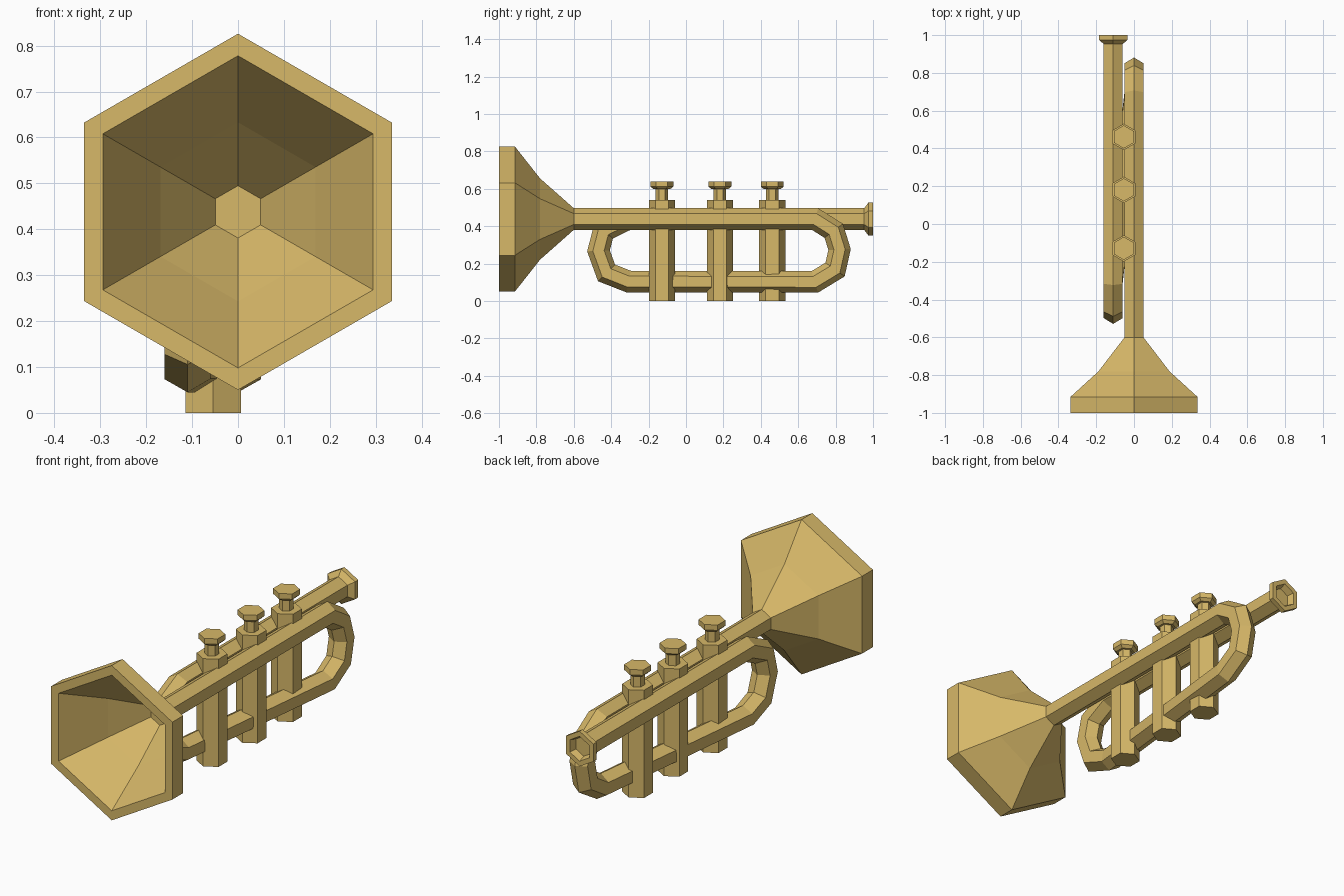
import bpy, bmesh, math
from mathutils import Vector

if "Cube" in bpy.data.objects:
    bpy.data.objects.remove(bpy.data.objects["Cube"])

brass = bpy.data.materials.new("brass")
brass.diffuse_color = (0.68, 0.48, 0.14, 1)
brass.use_nodes = True
brass.node_tree.nodes["Principled BSDF"].inputs["Base Color"].default_value = brass.diffuse_color

AXIS_Z = 0.438    # height of bell and lead pipe
LEAD_X = -0.11    # sideways offset of lead pipe
LOW_Z = 0.103     # height of lower pipe
R = 0.058         # pipe radius


def skin(name, rings, cap_start=True, cap_end=True):
    """Bridge a list of hexagonal rings into one flat-shaded object."""
    bm = bmesh.new()
    vs = [[bm.verts.new(p) for p in ring] for ring in rings]
    for a, b in zip(vs, vs[1:]):
        for i in range(6):
            j = (i + 1) % 6
            bm.faces.new((a[i], a[j], b[j], b[i]))
    if cap_start:
        bm.faces.new(vs[0])
    if cap_end:
        bm.faces.new(vs[-1])
    bmesh.ops.recalc_face_normals(bm, faces=bm.faces[:])
    me = bpy.data.meshes.new(name)
    bm.to_mesh(me)
    bm.free()
    me.materials.append(brass)
    ob = bpy.data.objects.new(name, me)
    bpy.context.collection.objects.link(ob)
    return ob


def hexagon(centre, side, up, r, stretch=1.0):
    c = Vector(centre)
    angles = [math.radians(30 + 60 * k) for k in range(6)]
    return [c + side * (r * math.cos(a)) + up * (r * math.sin(a) * stretch) for a in angles]


X, Y, Z = Vector((1, 0, 0)), Vector((0, 1, 0)), Vector((0, 0, 1))


def lathe_y(name, x, profile, **caps):
    return skin(name, [hexagon((x, y, AXIS_Z), X, Z, r) for y, r in profile], **caps)


def lathe_z(name, y, profile):
    return skin(name, [hexagon((-0.054, y, z), X, Y, r) for z, r in profile])


def sweep(name, path, r):
    """Hexagonal tube with mitred corners along a path lying near the yz plane."""
    pts = [Vector(p) for p in path]
    rings = []
    for i, p in enumerate(pts):
        t0 = (p - pts[i - 1]).normalized() if i else (pts[1] - p).normalized()
        t1 = (pts[i + 1] - p).normalized() if i < len(pts) - 1 else t0
        t = (t0 + t1).normalized()
        side = (X - t * X.dot(t)).normalized()
        rings.append(hexagon(p, side, side.cross(t), r, 1 / max(t.dot(t0), 0.5)))
    return skin(name, rings)


# Flared bell: outside, rim, then inside
lathe_y("bell", 0, [(-0.60, R), (-0.78, 0.217), (-0.915, 0.388), (-1.0, 0.388),
                    (-1.0, 0.34), (-0.79, 0.195), (-0.62, 0.057)],
        cap_start=False, cap_end=False)

# One continuous pipe: bell pipe, rear bend, slanted lower run, front bend, lead pipe
rear_bend = [(0.69, AXIS_Z), (0.79, 0.375), (0.821, 0.275), (0.797, 0.168), (0.69, LOW_Z)]
front_bend = [(-0.305, LOW_Z), (-0.425, 0.150), (-0.468, 0.268), (-0.44, 0.375), (-0.31, AXIS_Z)]
path = ([(0, -0.62, AXIS_Z)] + [(0, y, z) for y, z in rear_bend]
        + [(LEAD_X, y, z) for y, z in front_bend] + [(LEAD_X, 0.965, AXIS_Z)])
sweep("main_pipe", path, R)

# Mouthpiece with hollow cup
lathe_y("mouthpiece", LEAD_X, [(0.953, R), (0.975, 0.088), (1.0, 0.088),
                               (1.0, 0.062), (0.967, 0.05)], cap_start=False)

# Three valves, each with casing, stem and button
for n, y in enumerate((-0.129, 0.181, 0.461), 1):
    lathe_z(f"valve_casing_{n}", y, [(0, 0.07), (0.54, 0.07)])
    lathe_z(f"valve_stem_{n}", y, [(0.53, 0.033), (0.615, 0.033)])
    lathe_z(f"valve_button_{n}", y, [(0.598, 0.045), (0.611, 0.061), (0.638, 0.061)])
